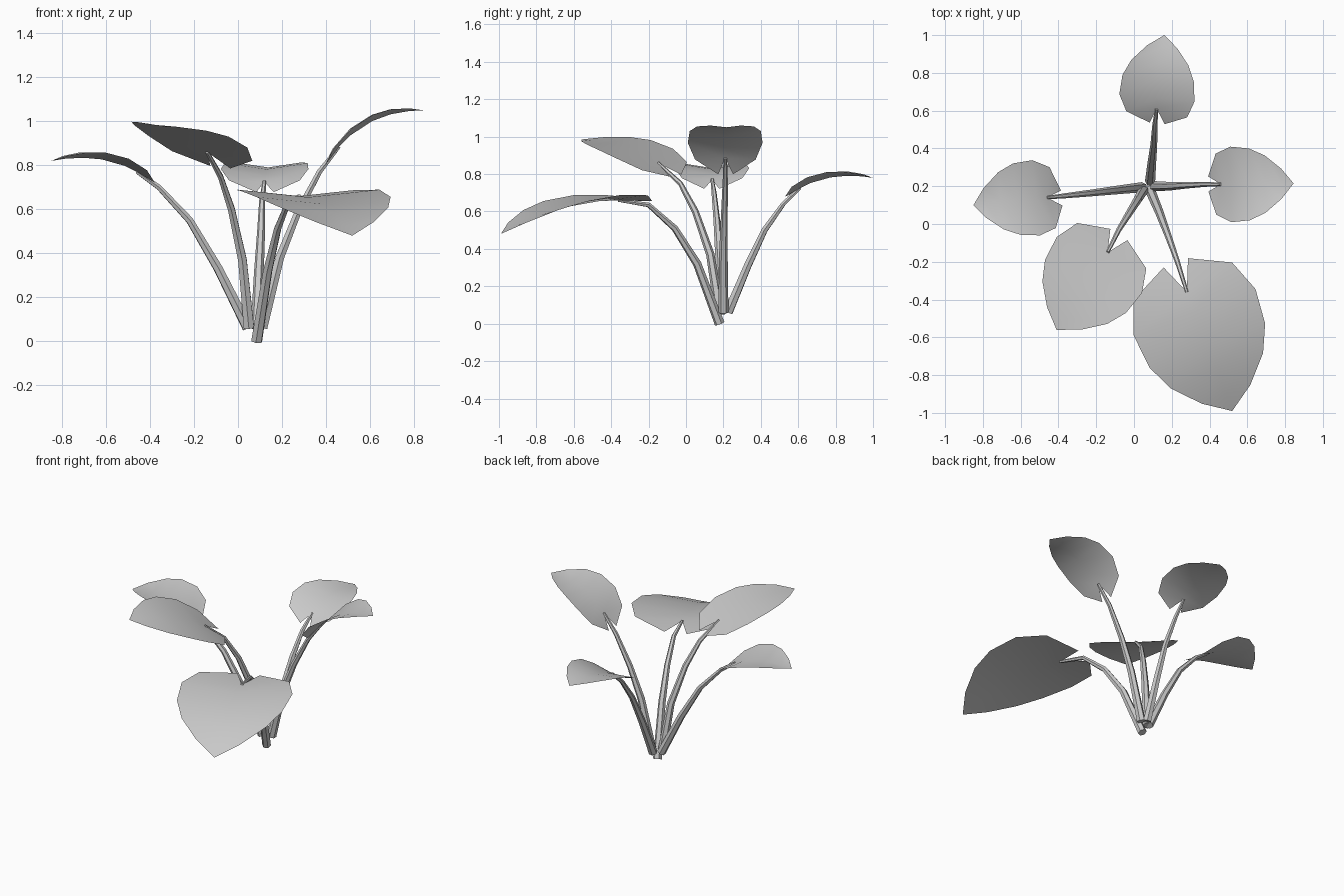
import bpy, bmesh, math
from mathutils import Vector

cube = bpy.data.objects.get("Cube")
if cube:
    bpy.data.objects.remove(cube, do_unlink=True)

grey = bpy.data.materials.new("plain_grey")
grey.use_nodes = True
colour = (0.6, 0.6, 0.6, 1)
grey.diffuse_color = colour
grey.node_tree.nodes["Principled BSDF"].inputs["Base Color"].default_value = colour

# Half outline of a heart-shaped leaf: (along the rib, fraction of half width)
OUTLINE = [(-0.245, 0.2), (-0.09, 0.81), (0.17, 1), (0.45, 0.95), (0.66, 0.76), (0.86, 0.4)]


def smooth(obj, angle):
    bpy.ops.object.select_all(action='DESELECT')
    obj.select_set(True)
    bpy.context.view_layer.objects.active = obj
    bpy.ops.object.shade_smooth_by_angle(angle=math.radians(angle))


def make_leaf(name, notch, mid, tip, half_width, lift, roll):
    """Folded heart blade hung on a curved rib."""
    notch, mid, tip = Vector(notch), Vector(mid), Vector(tip)

    def rib(u):
        return (notch * 2 * (u - 0.5) * (u - 1) - mid * 4 * u * (u - 1)
                + tip * 2 * u * (u - 0.5))

    d = tip - notch
    across = Vector((-d.y, d.x, 0)).normalized()
    bm = bmesh.new()
    spine = [bm.verts.new(rib(u)) for u in [0] + [p[0] for p in OUTLINE[2:]] + [1]]
    for side in (1, -1):
        edge = []
        for u, w in OUTLINE:
            w *= half_width
            rise = Vector((0, 0, w * (lift + side * roll)))
            edge.append(bm.verts.new(rib(u) + across * side * w + rise))
        faces = [[spine[0], edge[0], edge[1]]]
        for i in range(len(spine) - 2):
            faces.append([spine[i], edge[i + 1], edge[i + 2], spine[i + 1]])
        faces.append([spine[-2], edge[-1], spine[-1]])
        for f in faces:
            bm.faces.new(f if side < 0 else f[::-1])
    bmesh.ops.recalc_face_normals(bm, faces=bm.faces)
    if sum(f.normal.z for f in bm.faces) < 0:
        bmesh.ops.reverse_faces(bm, faces=bm.faces)
    mesh = bpy.data.meshes.new(name)
    bm.to_mesh(mesh)
    bm.free()
    obj = bpy.data.objects.new(name, mesh)
    bpy.context.collection.objects.link(obj)
    mesh.materials.append(grey)
    smooth(obj, 60)


def make_stem(name, points):
    """Tapered six-sided stalk along a bent path."""
    curve = bpy.data.curves.new(name, 'CURVE')
    curve.dimensions = '3D'
    curve.bevel_depth = 0.027
    curve.bevel_resolution = 1
    curve.use_fill_caps = True
    spline = curve.splines.new('POLY')
    spline.points.add(len(points) - 1)
    for i, (sp, p) in enumerate(zip(spline.points, points)):
        sp.co = (*p, 1)
        sp.radius = 1 - 0.66 * i / (len(points) - 1)
    obj = bpy.data.objects.new(name, curve)
    bpy.context.collection.objects.link(obj)
    curve.materials.append(grey)
    bpy.ops.object.select_all(action='DESELECT')
    obj.select_set(True)
    bpy.context.view_layer.objects.active = obj
    bpy.ops.object.convert(target='MESH')
    smooth(bpy.context.object, 50)


# Each plant arm: stem path, then rib middle, leaf tip, half width, fold lift, roll
ARMS = {
    "left": ([(0.11, 0.2, 0.06), (0.19, 0.2, 0.38), (0.27, 0.205, 0.58),
              (0.37, 0.21, 0.77), (0.46, 0.21, 0.885)],
             (0.63, 0.21, 1.01), (0.845, 0.215, 1.05), 0.2, 0.15, 0),
    "right": ([(0.045, 0.195, 0.06), (-0.09, 0.18, 0.33), (-0.22, 0.165, 0.55),
               (-0.36, 0.15, 0.70), (-0.46, 0.14, 0.77)],
              (-0.64, 0.13, 0.83), (-0.85, 0.10, 0.82), 0.2, 0.16, 0),
    "back": ([(0.085, 0.225, 0.06), (0.095, 0.33, 0.31), (0.105, 0.42, 0.50),
              (0.11, 0.52, 0.64), (0.12, 0.61, 0.725)],
             (0.13, 0.79, 0.785), (0.16, 1.0, 0.78), 0.2, 0.15, 0),
    "front_right": ([(0.05, 0.18, 0.06), (0.02, 0.13, 0.37), (-0.03, 0.05, 0.60),
                     (-0.08, -0.03, 0.75), (-0.14, -0.15, 0.86)],
                    (-0.27, -0.35, 0.955), (-0.41, -0.56, 0.985), 0.27, 0.03, -0.1),
    "front_left": ([(0.085, 0.18, 0.0), (0.135, 0.06, 0.32), (0.18, -0.06, 0.51),
                    (0.23, -0.2, 0.635), (0.28, -0.36, 0.66)],
                   (0.4, -0.675, 0.615), (0.52, -0.99, 0.48), 0.345, 0.1, 0),
}
for place, (path, mid, tip, width, lift, roll) in ARMS.items():
    make_stem(place + "_stem", path)
    make_leaf(place + "_leaf", path[-1], mid, tip, width, lift, roll)
